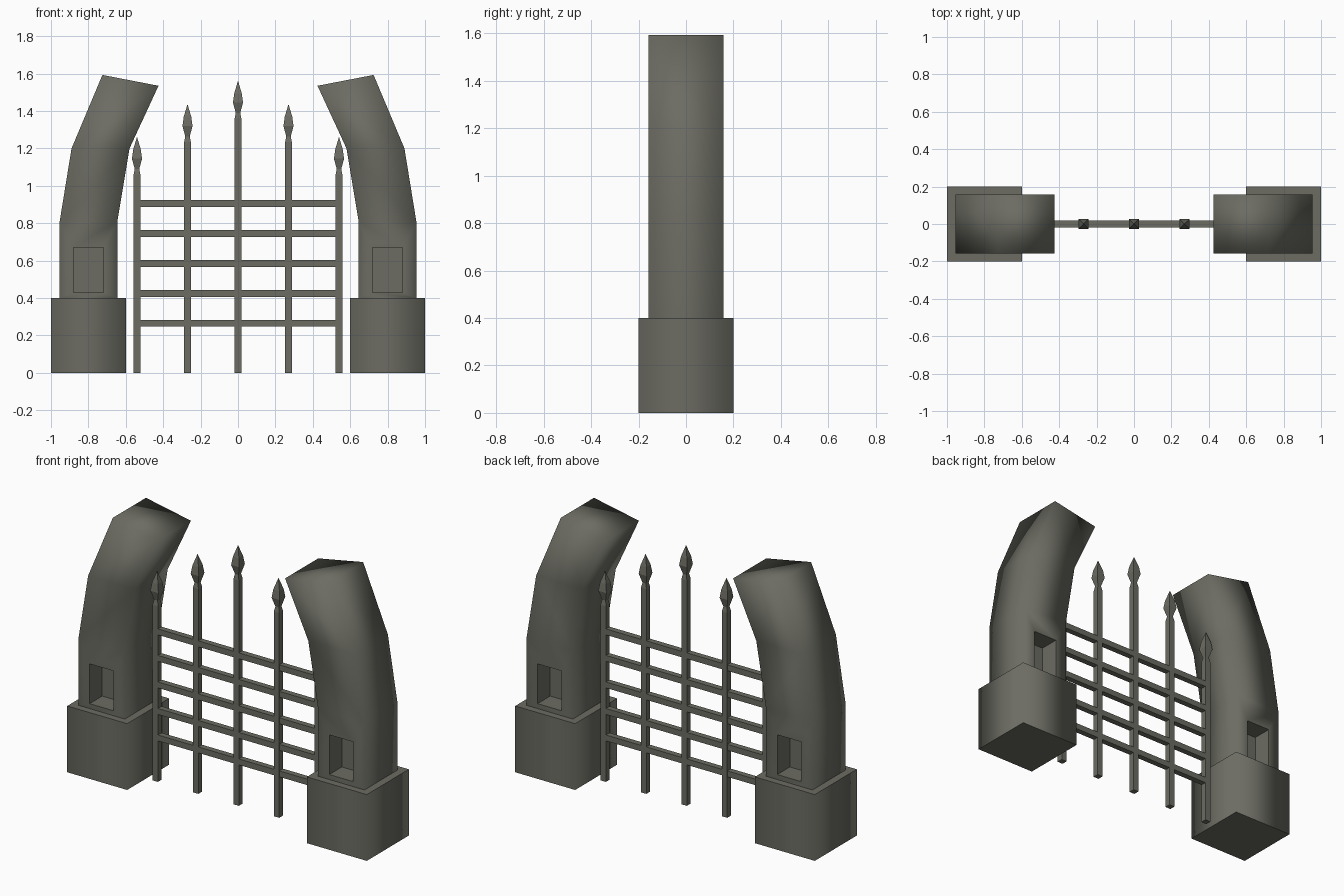
import bpy
import bmesh
from mathutils import Vector

if "Cube" in bpy.data.objects:
    bpy.data.objects.remove(bpy.data.objects["Cube"])

stone = bpy.data.materials.new("weathered_grey")
stone.diffuse_color = (0.15, 0.15, 0.125, 1)
stone.use_nodes = True
stone.node_tree.nodes["Principled BSDF"].inputs["Base Color"].default_value = stone.diffuse_color


def finish(name, bm, smooth=False):
    bmesh.ops.recalc_face_normals(bm, faces=bm.faces[:])
    for f in bm.faces:
        f.smooth = smooth
    mesh = bpy.data.meshes.new(name)
    bm.to_mesh(mesh)
    bm.free()
    mesh.materials.append(stone)
    obj = bpy.data.objects.new(name, mesh)
    bpy.context.collection.objects.link(obj)
    return obj


def loft(bm, rings):
    """Join four-cornered rings into a closed tube."""
    loops = [[bm.verts.new(p) for p in ring] for ring in rings]
    for a, b in zip(loops, loops[1:]):
        for i in range(4):
            j = (i + 1) % 4
            bm.faces.new((a[i], a[j], b[j], b[i]))
    bm.faces.new(loops[0])
    bm.faces.new(loops[-1])


def box_ring(x0, x1, y, z0, z1=None):
    z1 = z0 if z1 is None else z1
    return [(x0, -y, z0), (x1, -y, z1), (x1, y, z1), (x0, y, z0)]


def sharpen(bm, test):
    for e in bm.edges:
        if test(e):
            e.smooth = False


def cut_niche(bm, side, front):
    """Inset the lower shaft panel to the niche outline and push it inward."""
    bm.faces.ensure_lookup_table()
    panel = min(bm.faces, key=lambda f: (
        f.calc_center_median() - Vector((side * 0.8, front * 0.158, 0.6))).length)
    bmesh.ops.inset_individual(bm, faces=[panel], thickness=0.05)
    mid = panel.calc_center_median()
    for v in panel.verts:
        v.co.x = side * (0.88 if abs(v.co.x) > abs(mid.x) else 0.72)
        v.co.z = 0.67 if v.co.z > mid.z else 0.43
    for e in panel.edges:
        e.smooth = False
    rim = list(panel.edges)
    back = bmesh.ops.extrude_discrete_faces(bm, faces=[panel])["faces"][0]
    for v in back.verts:
        v.co.y -= front * 0.12
    for e in rim + list(back.edges):
        if e.is_valid:
            e.smooth = False
    for v in back.verts:
        for e in v.link_edges:
            e.smooth = False


# Outer x, inner x, outer z, inner z of each shaft section
SHAFT = [(0.955, 0.645, 0.4, 0.4), (0.955, 0.645, 0.80, 0.81),
         (0.89, 0.58, 1.2, 1.2), (0.725, 0.425, 1.593, 1.535)]

for side, label in ((-1, "left"), (1, "right")):
    # Square plinth
    bm = bmesh.new()
    loft(bm, [box_ring(side, side * 0.6, 0.2, z) for z in (0, 0.4)])
    sharpen(bm, lambda e: abs(e.verts[0].co.z - e.verts[1].co.z) < 0.01)
    finish(label + "_plinth", bm, True)

    # Bent shaft with a niche in front and back
    bm = bmesh.new()
    loft(bm, [box_ring(side * a, side * b, 0.158, za, zb) for a, b, za, zb in SHAFT])
    sharpen(bm, lambda e: all(v.co.z < 0.41 for v in e.verts))
    for front in (-1, 1):
        cut_niche(bm, side, front)
    finish(label + "_pillar_shaft", bm, True)

# Spear-topped gate bars: half-width at each height below the tip
SPEAR = [(0.2, 0.018), (0.17, 0.012), (0.115, 0.027), (0.065, 0.02), (0, 0.0006)]
for n, (x, tip) in enumerate([(-0.54, 1.26), (-0.27, 1.435), (0, 1.56),
                              (0.27, 1.435), (0.54, 1.26)]):
    bm = bmesh.new()
    rings = [(0, 0.018)] + [(tip - d, r) for d, r in SPEAR]
    loft(bm, [box_ring(x - r, x + r, r, z) for z, r in rings])
    finish(f"spear_bar_{n + 1}", bm)

# Horizontal rails
for n in range(5):
    z = 0.265 + 0.16 * n
    bm = bmesh.new()
    loft(bm, [box_ring(-0.53, 0.53, 0.0175, z + d) for d in (-0.018, 0.018)])
    finish(f"rail_{n + 1}", bm)
